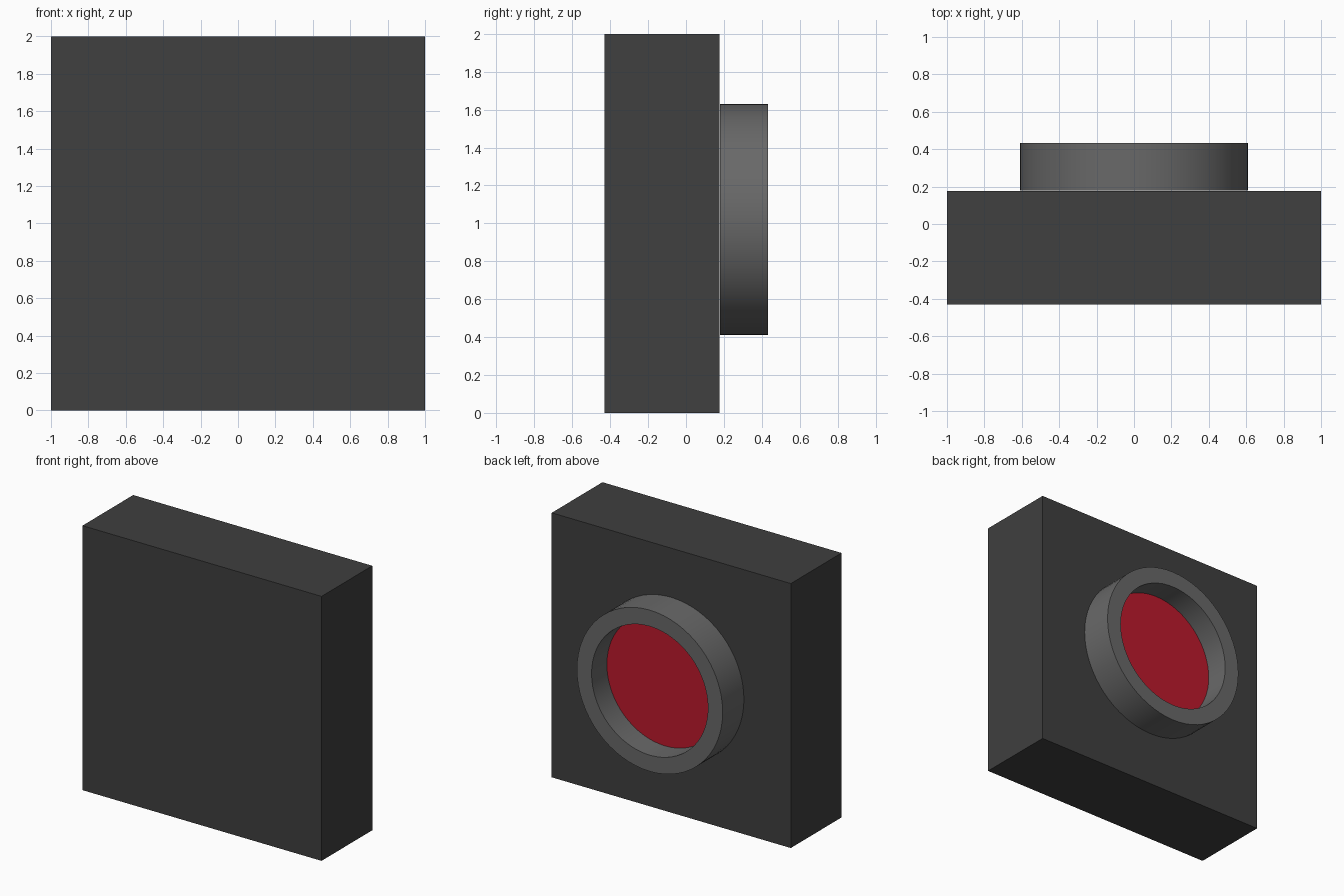
import bpy, bmesh
from math import cos, sin, tau, radians

if "Cube" in bpy.data.objects:
    bpy.data.objects.remove(bpy.data.objects["Cube"])

CENTRE_Z = 1.02
SEGMENTS = 64


def paint(obj, name, colour):
    mat = bpy.data.materials.new(name)
    mat.diffuse_color = (*colour, 1)
    mat.use_nodes = True
    mat.node_tree.nodes["Principled BSDF"].inputs["Base Color"].default_value = mat.diffuse_color
    obj.data.materials.append(mat)


def lathe(name, profile, closed):
    """Revolve (radius, y) points about the y axis through the lens centre."""
    bm = bmesh.new()
    rings = []
    for r, y in profile:
        rings.append([bm.verts.new((r * cos(tau * i / SEGMENTS), y,
                                    CENTRE_Z + r * sin(tau * i / SEGMENTS)))
                      for i in range(SEGMENTS)])
    pairs = list(zip(rings, rings[1:]))
    if closed:
        pairs.append((rings[-1], rings[0]))
    else:
        bm.faces.new(rings[0])
        bm.faces.new(rings[-1])
    for a, b in pairs:
        for i in range(SEGMENTS):
            j = (i + 1) % SEGMENTS
            bm.faces.new((a[i], a[j], b[j], b[i]))
    bmesh.ops.recalc_face_normals(bm, faces=bm.faces)
    mesh = bpy.data.meshes.new(name)
    bm.to_mesh(mesh)
    bm.free()
    obj = bpy.data.objects.new(name, mesh)
    bpy.context.collection.objects.link(obj)
    bpy.ops.object.select_all(action='DESELECT')
    obj.select_set(True)
    bpy.context.view_layer.objects.active = obj
    bpy.ops.object.shade_smooth_by_angle(angle=radians(30))
    return obj


# Square housing block
bpy.ops.mesh.primitive_cube_add(size=1, location=(0, -0.127, 1))
housing = bpy.context.object
housing.name = "housing"
housing.scale = (2, 0.606, 2)
bpy.ops.object.transform_apply(location=False, rotation=False, scale=True)
paint(housing, "dark_grey", (0.05, 0.05, 0.05))

# Raised round rim on the back
rim = lathe("lens_rim", [(0.61, 0.179), (0.61, 0.433), (0.487, 0.433), (0.487, 0.179)], True)
paint(rim, "mid_grey", (0.14, 0.14, 0.14))

# Red lens recessed inside the rim
lens = lathe("red_lens", [(0.487, 0.179), (0.487, 0.25)], False)
paint(lens, "red", (0.5, 0.01, 0.025))
